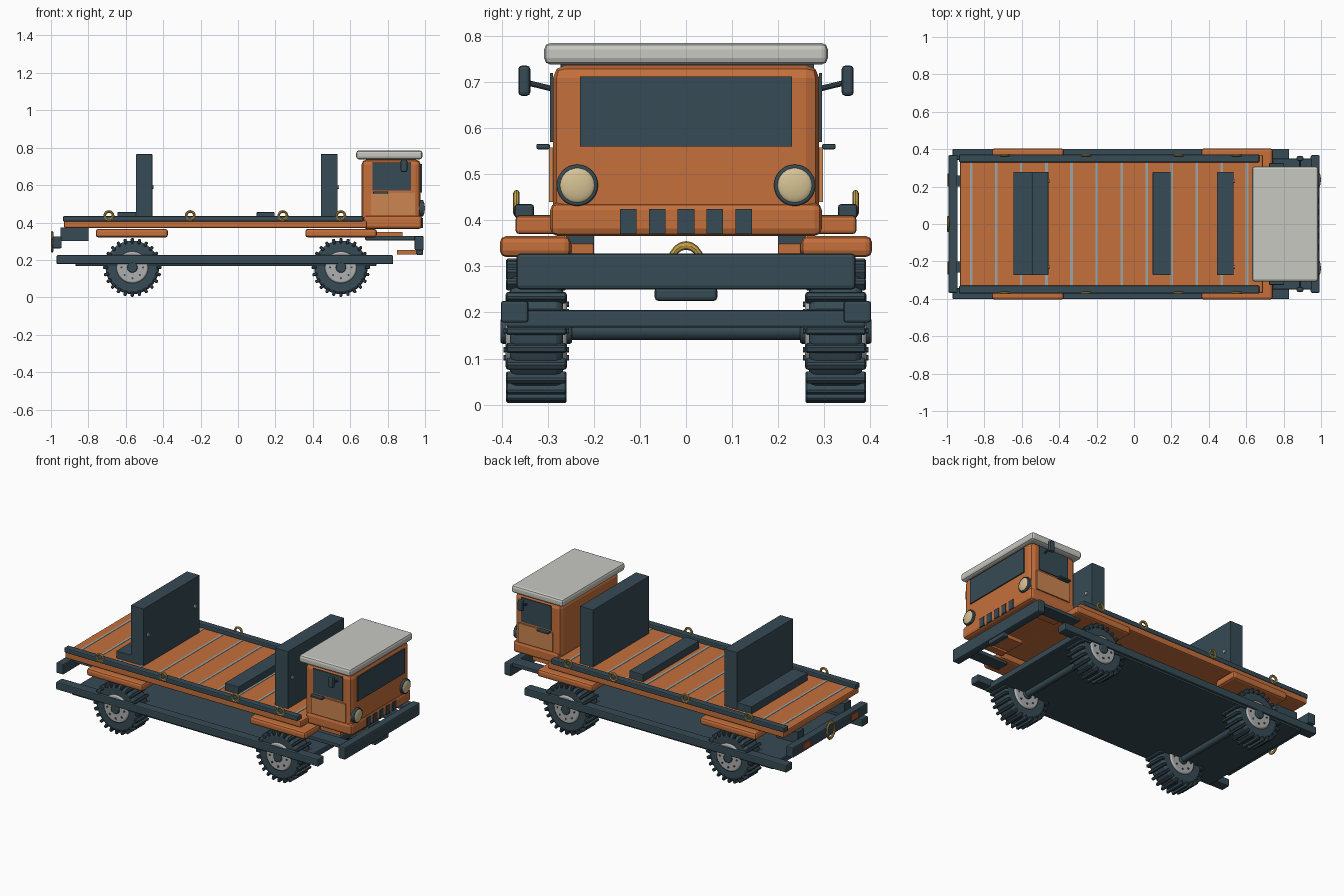
import bpy, math
from mathutils import Vector, Matrix

cube = bpy.data.objects.get("Cube")
if cube:
    bpy.data.objects.remove(cube, do_unlink=True)


def material(name, rgb):
    m = bpy.data.materials.new(name)
    m.use_nodes = True
    m.diffuse_color = (*rgb, 1)
    bsdf = m.node_tree.nodes["Principled BSDF"]
    bsdf.inputs["Base Color"].default_value = (*rgb, 1)
    bsdf.inputs["Roughness"].default_value = 0.6
    return m


ORANGE = material("orange paint", (0.56, 0.16, 0.045))
TAN = material("light orange panel", (0.60, 0.24, 0.08))
DARK = material("dark slate", (0.038, 0.07, 0.09))
WHITE = material("roof grey", (0.58, 0.58, 0.54))
STEEL = material("rim steel", (0.42, 0.43, 0.42))
SEAM = material("pale seam", (0.32, 0.38, 0.38))
GOLD = material("brass", (0.56, 0.35, 0.07))
CREAM = material("lamp cream", (0.67, 0.54, 0.30))
RED = material("tail lamp red", (0.40, 0.09, 0.03))


def finish(ob, name, mat, smooth=True):
    ob.name = name
    ob.data.materials.append(mat)
    if smooth:
        bpy.ops.object.shade_smooth_by_angle(angle=math.radians(35))
    return ob


def box(name, mat, x, y, z, bevel=0.0, segments=2):
    """Box from (min, max) ranges, with optional rounded edges."""
    lo, hi = Vector((x[0], y[0], z[0])), Vector((x[1], y[1], z[1]))
    bpy.ops.mesh.primitive_cube_add(size=1)
    ob = bpy.context.object
    ob.data.transform(Matrix.Translation((lo + hi) / 2) @ Matrix.Diagonal((*(hi - lo), 1)))
    if bevel:
        b = ob.modifiers.new("rounding", "BEVEL")
        b.width, b.segments = bevel, segments
    return finish(ob, name, mat, False)


def both(name, mat, x, y, z, bevel=0.0):
    """Matching boxes on both sides of the truck."""
    for side, s in (("left", 1), ("right", -1)):
        box(f"{name}_{side}", mat, x, sorted((s * y[0], s * y[1])), z, bevel)


def disc(name, mat, center, radius, depth, axis, sides=32, bevel=0.0):
    turn = (math.pi / 2, 0, 0) if axis == "y" else (0, math.pi / 2, 0)
    bpy.ops.mesh.primitive_cylinder_add(vertices=sides, radius=radius, depth=depth,
                                        location=center, rotation=turn)
    ob = bpy.context.object
    if bevel:
        b = ob.modifiers.new("rounding", "BEVEL")
        b.width, b.segments, b.limit_method = bevel, 2, "ANGLE"
    return finish(ob, name, mat)


def ring(name, center, radius, tube, axis):
    turn = (math.pi / 2, 0, 0) if axis == "y" else (0, math.pi / 2, 0)
    bpy.ops.mesh.primitive_torus_add(major_radius=radius, minor_radius=tube, major_segments=20,
                                     minor_segments=8, location=center, rotation=turn)
    return finish(bpy.context.object, name, GOLD)


# Cargo deck with plank seams and side rails
box("cargo_deck", ORANGE, (-0.93, 0.69), (-0.37, 0.37), (0.37, 0.41), 0.008)
for i in range(12):
    x = -0.87 + i * 0.134
    box(f"plank_seam_{i}", SEAM, (x - 0.007, x + 0.007), (-0.33, 0.33), (0.407, 0.412))
both("deck_rail", DARK, (-0.935, 0.67), (0.33, 0.372), (0.405, 0.435), 0.006)
for s in (-1, 1):
    for i, x in enumerate((-0.69, -0.255, 0.24, 0.55)):
        ring(f"tie_ring_{i}_{s}", (x, s * 0.368, 0.437), 0.022, 0.007, "y")

# Benches and upright boards on the deck
for name, x, top in (("rear_board", (-0.545, -0.458), 0.765), ("front_board", (0.443, 0.533), 0.765),
                     ("rear_bench", (-0.645, -0.545), 0.455), ("front_bench", (0.1, 0.195), 0.455)):
    box(name, DARK, x, (-0.272, 0.278), (0.408, top), 0.002)
    if top > 0.5:
        for y in (-0.23, 0.23):
            disc(name + "_bolt", STEEL, (x[1] + 0.002, y, 0.59), 0.011, 0.01, "x", 12)

# Lower frame: belly plate and long side beams
box("belly_plate", DARK, (-0.87, 0.74), (-0.39, 0.39), (0.167, 0.205), 0.006)
both("side_beam", DARK, (-0.97, 0.83), (0.342, 0.402), (0.178, 0.225), 0.006)

# Mudguards
for x in ((-0.76, -0.375), (0.36, 0.742)):
    both("mudguard", ORANGE, x, (0.25, 0.404), (0.32, 0.366), 0.014)


# Wheels: tyre, tread bars, rim, hub and nuts
def wheel(name, x, s):
    c = Vector((x, s * 0.325, 0.16))
    disc(name + "_tyre", DARK, c, 0.143, 0.115, "y", 40, 0.015)
    lugs = 24
    for k in range(lugs):
        a = 2 * math.pi * k / lugs
        bpy.ops.mesh.primitive_cube_add(size=1)
        lug = bpy.context.object
        lug.data.transform(Matrix.Translation(c) @ Matrix.Rotation(a, 4, "Y")
                           @ Matrix.Translation((0, 0, 0.143))
                           @ Matrix.Diagonal((0.017, 0.132, 0.028, 1)))
        b = lug.modifiers.new("rounding", "BEVEL")
        b.width, b.segments = 0.004, 1
        finish(lug, f"{name}_lug_{k}", DARK, False)
    disc(name + "_rim", STEEL, c, 0.085, 0.134, "y", 32, 0.008)
    disc(name + "_hub", DARK, c, 0.028, 0.156, "y", 16, 0.005)
    for k in range(8):
        a = 2 * math.pi * k / 8
        nut = c + Vector((0.058 * math.cos(a), 0, 0.058 * math.sin(a)))
        disc(f"{name}_nut_{k}", DARK, nut, 0.006, 0.142, "y", 6)


for end, x in (("rear", -0.565), ("front", 0.55)):
    for side, s in (("left", 1), ("right", -1)):
        wheel(f"{end}_{side}_wheel", x, s)
    disc(end + "_axle", DARK, (x, 0, 0.16), 0.02, 0.6, "y", 16)

# Cab shell, skirt and roof
box("cab_shell", ORANGE, (0.66, 0.977), (-0.289, 0.289), (0.4, 0.737), 0.028, 2)
box("cab_skirt", ORANGE, (0.67, 0.984), (-0.295, 0.295), (0.366, 0.438), 0.016)
box("cab_roof", WHITE, (0.632, 0.986), (-0.308, 0.308), (0.738, 0.785), 0.014)
box("windscreen", DARK, (0.977, 0.984), (-0.23, 0.23), (0.56, 0.712))
both("side_window", DARK, (0.72, 0.925), (0.289, 0.295), (0.57, 0.72))
both("door_panel", TAN, (0.71, 0.945), (0.289, 0.297), (0.44, 0.558))
both("door_handle", DARK, (0.722, 0.802), (0.295, 0.325), (0.554, 0.566), 0.004)
for i in range(5):
    y = (i - 2) * 0.0625
    box(f"grille_slot_{i}", DARK, (0.98, 0.988), (y - 0.018, y + 0.018), (0.37, 0.425))

# Headlamps and mirrors
for side, s in (("left", 1), ("right", -1)):
    disc("headlamp_bezel_" + side, DARK, (0.978, s * 0.236, 0.476), 0.045, 0.026, "x", 32, 0.004)
    bpy.ops.mesh.primitive_uv_sphere_add(segments=24, ring_count=12, location=(0.988, s * 0.236, 0.476))
    lamp = bpy.context.object
    lamp.data.transform(Matrix.Diagonal((0.011, 0.039, 0.039, 1)))
    finish(lamp, "headlamp_" + side, CREAM)
    a, b = Vector((0.888, s * 0.28, 0.70)), Vector((0.888, s * 0.35, 0.683))
    a.z, b.z = b.z, a.z
    bpy.ops.mesh.primitive_cylinder_add(vertices=10, radius=0.006, depth=(b - a).length, location=(a + b) / 2)
    arm = bpy.context.object
    arm.rotation_euler = (b - a).to_track_quat("Z", "Y").to_euler()
    finish(arm, "mirror_arm_" + side, DARK)
both("mirror", DARK, (0.87, 0.905), (0.338, 0.364), (0.67, 0.736), 0.008)

# Front bumper, its arms and hitch
box("front_bumper", DARK, (0.945, 0.993), (-0.368, 0.368), (0.25, 0.328), 0.008)
both("bumper_arm", DARK, (0.68, 0.95), (0.27, 0.35), (0.305, 0.328), 0.004)
both("bumper_strut", ORANGE, (0.74, 0.88), (0.2, 0.25), (0.325, 0.35), 0.004)
box("hitch_plate", DARK, (0.955, 0.99), (-0.068, 0.068), (0.225, 0.255), 0.008)
box("hitch_mount", ORANGE, (0.85, 0.96), (-0.06, 0.06), (0.228, 0.254), 0.004)

# Rear bumper, tail lamps and tow ring
box("rear_bumper", DARK, (-0.992, -0.943), (-0.368, 0.368), (0.262, 0.326), 0.006)
both("rear_bumper_arm", DARK, (-0.95, -0.8), (0.2, 0.26), (0.3, 0.372))
both("tail_lamp", RED, (-0.998, -0.99), (0.2, 0.27), (0.275, 0.313))
tow = ring("tow_ring", (-0.994, 0, 0.297), 0.036, 0.007, "x")
tow.scale.x = 1.35
